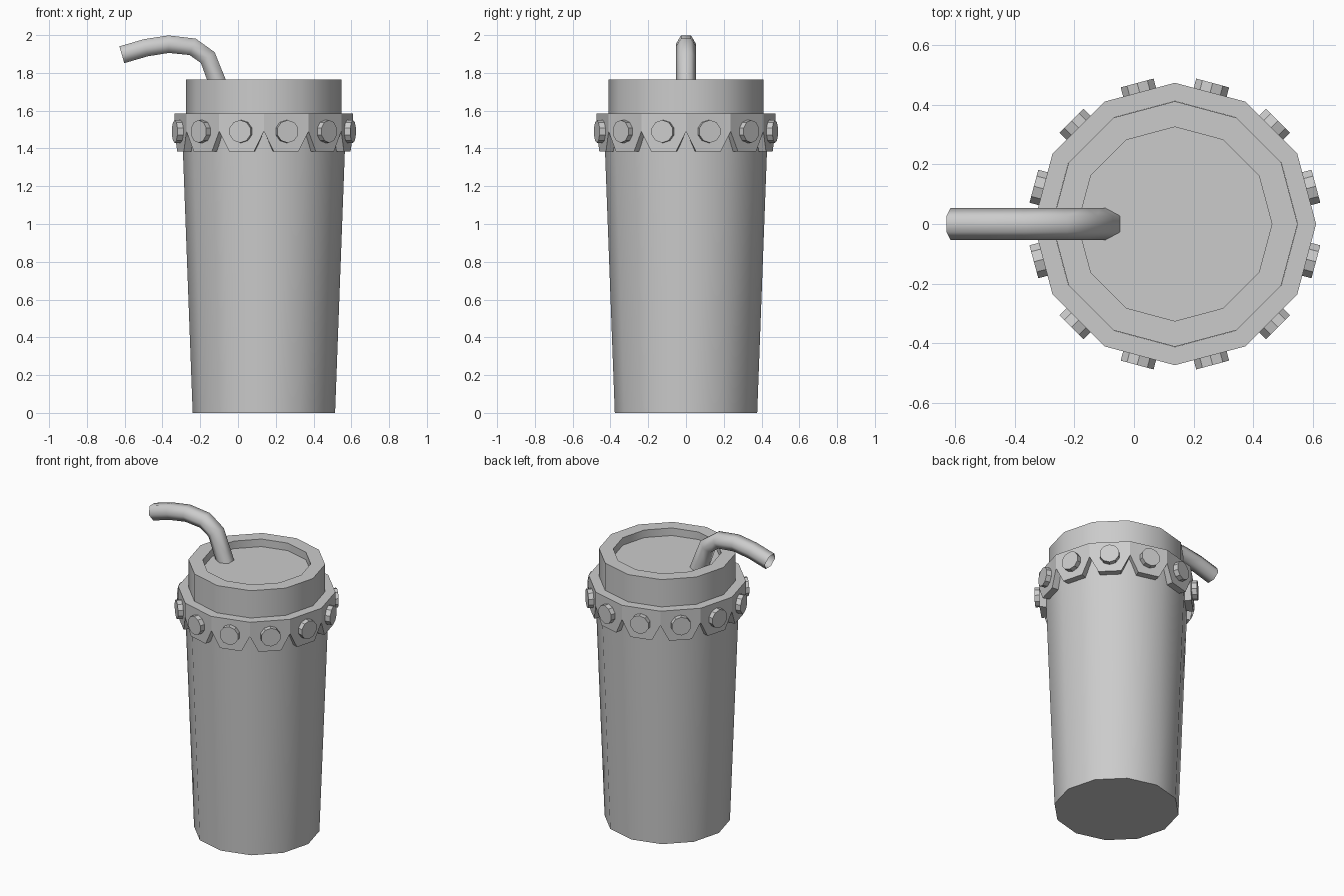
import bpy, bmesh, math
from mathutils import Vector, Matrix

cube = bpy.data.objects.get("Cube")
if cube:
    bpy.data.objects.remove(cube, do_unlink=True)

CX = 0.137      # cup axis
SIDES = 12

grey = bpy.data.materials.new("plain grey")
grey.use_nodes = True
colour = (0.6, 0.6, 0.6, 1)
grey.diffuse_color = colour
grey.node_tree.nodes["Principled BSDF"].inputs["Base Color"].default_value = colour


def finish(name, bm, angle, x=CX, recalc=True):
    bmesh.ops.remove_doubles(bm, verts=bm.verts, dist=0.0001)
    if recalc:
        bmesh.ops.recalc_face_normals(bm, faces=bm.faces)
    mesh = bpy.data.meshes.new(name)
    bm.to_mesh(mesh)
    bm.free()
    mesh.materials.append(grey)
    obj = bpy.data.objects.new(name, mesh)
    obj.location.x = x
    bpy.context.collection.objects.link(obj)
    bpy.ops.object.select_all(action='DESELECT')
    obj.select_set(True)
    bpy.context.view_layer.objects.active = obj
    bpy.ops.object.shade_smooth_by_angle(angle=math.radians(angle))
    return obj


def corner(i, r, z):
    a = math.tau * i / SIDES
    return Vector((r * math.cos(a), r * math.sin(a), z))


def loft(bm, rings, cap_start=True, cap_end=True):
    loops = [[bm.verts.new(p) for p in ring] for ring in rings]
    n = len(loops[0])
    for a, b in zip(loops, loops[1:]):
        for i in range(n):
            j = (i + 1) % n
            bm.faces.new((a[i], a[j], b[j], b[i]))
    if cap_start:
        bm.faces.new(loops[0][::-1])
    if cap_end:
        bm.faces.new(loops[-1])


def turned(name, profile):
    bm = bmesh.new()
    loft(bm, [[corner(i, r, z) for i in range(SIDES)] for r, z in profile])
    return finish(name, bm, 40)


# Tapered cup, and lid with a sunken top
turned("cup_body", [(0.377, 0), (0.433, 1.5)])
turned("lid", [(0.411, 1.48), (0.411, 1.765), (0.325, 1.765), (0.325, 1.715)])

# Collar with one flat-tipped tooth per side
tooth = [(0, 1.585), (0, 1.49), (0.22, 1.385), (0.78, 1.385), (1, 1.49), (1, 1.585)]
bm = bmesh.new()
for i in range(SIDES):
    outer = [corner(i, 0.473, z).lerp(corner(i + 1, 0.473, z), t) for t, z in tooth]
    inner = [Vector((p.x * 0.87, p.y * 0.87, p.z)) for p in outer]
    vo = [bm.verts.new(p) for p in outer]
    vi = [bm.verts.new(p) for p in inner]
    bm.faces.new(vo)
    bm.faces.new(vi[::-1])
    for a, b in ((0, 1), (1, 2), (2, 3), (4, 5)):
        if a in (0, 4):
            continue
        bm.faces.new((vo[b], vo[a], vi[a], vi[b]))
    bm.faces.new((vo[4], vo[3], vi[3], vi[4]))
    bm.faces.new((vo[0], vo[5], vi[5], vi[0]))
finish("toothed_collar", bm, 25)

# Round studs, one on each tooth
bm = bmesh.new()
for i in range(SIDES):
    a = math.tau * (i + 0.5) / SIDES
    place = (Matrix.Rotation(a, 4, 'Z') @ Matrix.Translation((0.464, 0, 1.49))
             @ Matrix.Rotation(math.pi / 2, 4, 'Y') @ Matrix.Rotation(math.pi / 10, 4, 'Z'))
    bmesh.ops.create_cone(bm, cap_ends=True, segments=10, radius1=0.06,
                          radius2=0.06, depth=0.05, matrix=place)
finish("collar_studs", bm, 25)

# Bent six-sided straw, open at the mouth end
path = [(-0.09, 1.70), (-0.114, 1.762), (-0.16, 1.881), (-0.24, 1.938),
        (-0.367, 1.952), (-0.488, 1.933), (-0.615, 1.896)]
pts = [Vector((x, 0, z)) for x, z in path]
rings = []
for k, p in enumerate(pts):
    before = (p - pts[k - 1]).normalized() if k else (pts[1] - p).normalized()
    after = (pts[k + 1] - p).normalized() if k < len(pts) - 1 else before
    d = (before + after).normalized()
    up = Vector((0, 1, 0)).cross(d)
    rings.append([p + 0.0535 * (math.cos(math.tau * s / 6) * Vector((0, 1, 0))
                                + math.sin(math.tau * s / 6) * up) for s in range(6)])
bm = bmesh.new()
loft(bm, rings, cap_end=False)
finish("straw", bm, 65, x=0)
